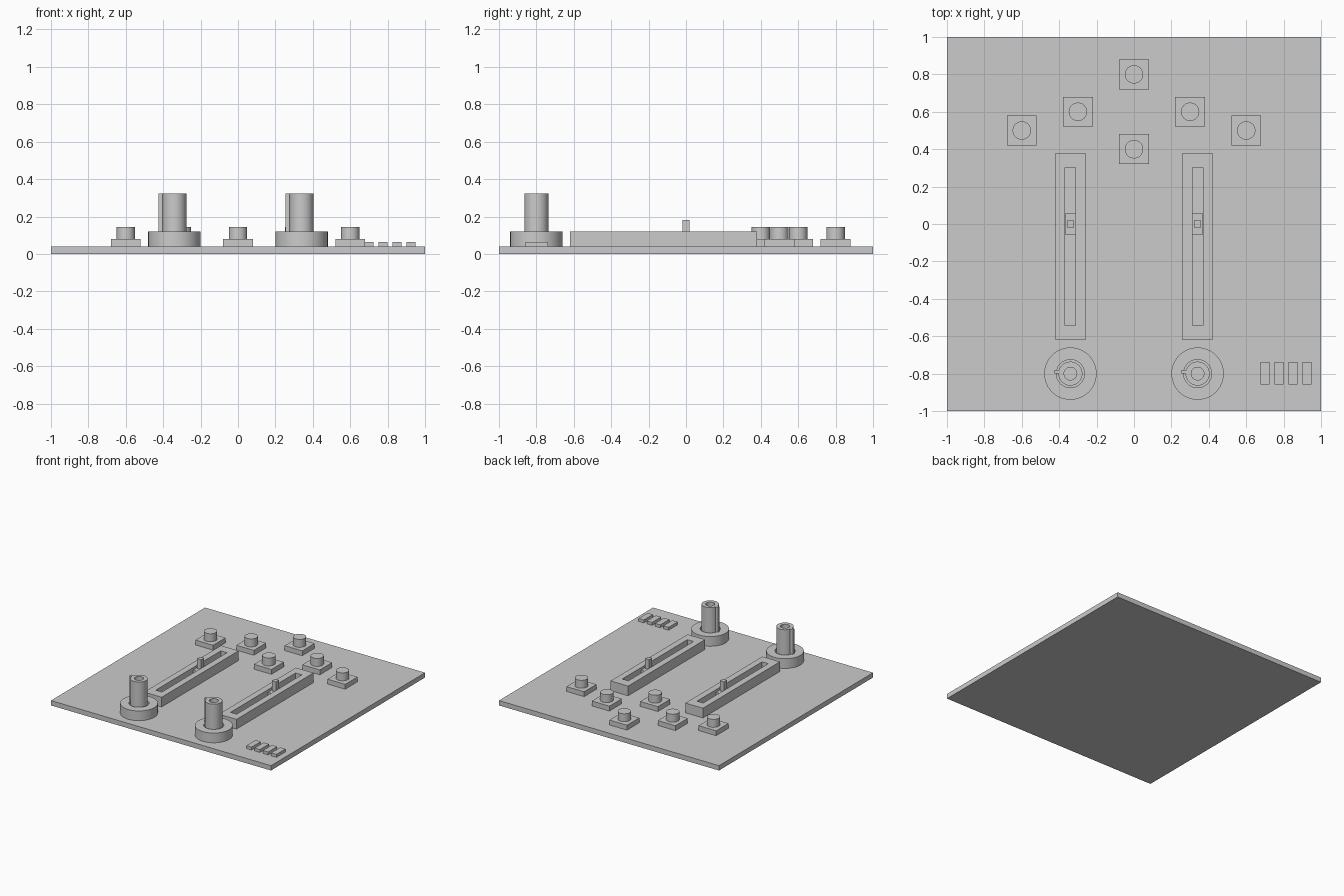
import bpy, bmesh, math

if "Cube" in bpy.data.objects:
    bpy.data.objects.remove(bpy.data.objects["Cube"])

PLATE_TOP = 0.04


def stack(name, sections, loc, sides=4):
    """Loft rings (half_x, half_y, z) into a solid; rings may fold inward to make recesses."""
    bm = bmesh.new()
    rings = []
    for hx, hy, z in sections:
        if sides == 4:
            pts = [(-hx, -hy), (hx, -hy), (hx, hy), (-hx, hy)]
        else:
            pts = [(hx * math.cos(math.tau * i / sides), hy * math.sin(math.tau * i / sides))
                   for i in range(sides)]
        rings.append([bm.verts.new((x, y, z)) for x, y in pts])
    for a, b in zip(rings, rings[1:]):
        for i in range(sides):
            j = (i + 1) % sides
            bm.faces.new((a[i], a[j], b[j], b[i]))
    bm.faces.new(rings[0][::-1])
    bm.faces.new(rings[-1])
    me = bpy.data.meshes.new(name)
    bm.to_mesh(me)
    bm.free()
    if sides > 4:
        me.shade_smooth()
        me.set_sharp_from_angle(angle=math.radians(30))
    ob = bpy.data.objects.new(name, me)
    ob.location = (loc[0], loc[1], 0)
    bpy.context.collection.objects.link(ob)
    return ob


def box(name, x, y, hx, hy, z0, z1):
    return stack(name, [(hx, hy, z0), (hx, hy, z1)], (x, y))


def turned(name, x, y, profile, sides=48):
    return stack(name, [(r, r, z) for r, z in profile], (x, y), sides)


# Base board
box("base_plate", 0, 0, 1, 1, 0, PLATE_TOP)

# Push buttons: square housing with round cap
for x, y in [(0, 0.8), (0, 0.4), (-0.3, 0.6), (0.3, 0.6), (-0.6, 0.5), (0.6, 0.5)]:
    box("button_housing", x, y, 0.08, 0.08, PLATE_TOP, 0.08)
    turned("button_cap", x, y, [(0.049, 0.08), (0.049, 0.145)])

for x in (-0.34, 0.34):
    # Slider: slotted body, carriage in the slot, and upright lever
    stack("slider_body", [(0.08, 0.5, PLATE_TOP), (0.08, 0.5, 0.12),
                          (0.028, 0.423, 0.12), (0.028, 0.423, 0.06)], (x, -0.12))
    box("slider_carriage", x, 0, 0.027, 0.058, 0.06, 0.10)
    box("slider_lever", x, 0, 0.019, 0.019, 0.10, 0.182)

    # Rotary knob: round base with clearance well, hollow-topped shaft, pointer rib
    turned("knob_base", x, -0.8, [(0.14, PLATE_TOP), (0.14, 0.12), (0.075, 0.12), (0.075, 0.08)])
    turned("knob_shaft", x, -0.8, [(0.064, 0.08), (0.064, 0.322), (0.034, 0.322), (0.034, 0.26)])
    box("knob_pointer", x - 0.072, -0.79, 0.013, 0.01, 0.12, 0.322)

# Row of small connector pads
for i in range(4):
    box("connector_pad", 0.7 + 0.075 * i, -0.798, 0.024, 0.059, PLATE_TOP, 0.064)
